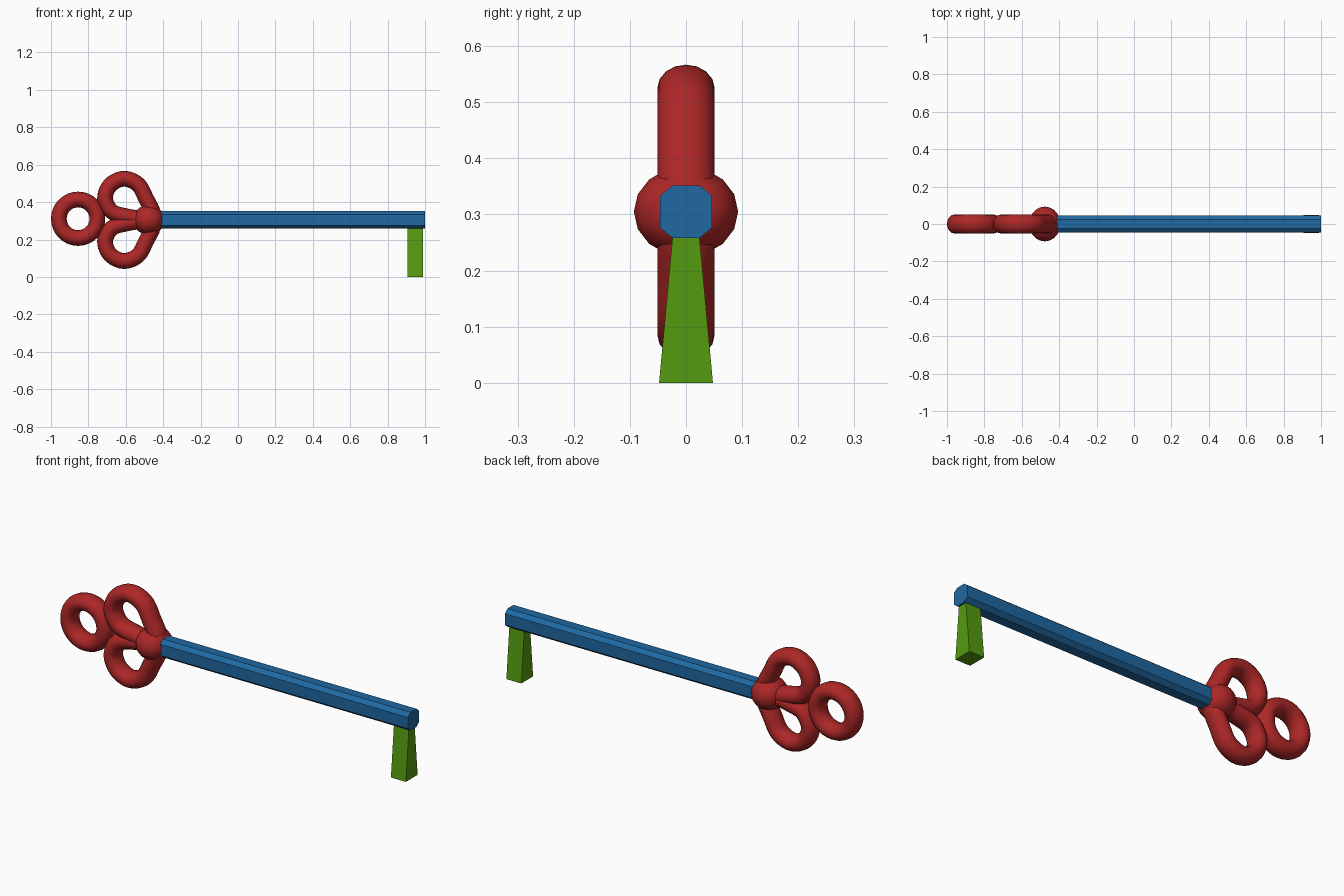
import bpy, bmesh
from math import sin, cos, pi, radians
from mathutils import Vector, Matrix

if "Cube" in bpy.data.objects:
    bpy.data.objects.remove(bpy.data.objects["Cube"])

MID = 0.305  # height of the key's long axis


def material(name, rgb):
    m = bpy.data.materials.new(name)
    m.diffuse_color = (*rgb, 1)
    m.use_nodes = True
    m.node_tree.nodes["Principled BSDF"].inputs["Base Color"].default_value = m.diffuse_color
    return m


RED = material("red", (0.42, 0.02, 0.02))
BLUE = material("blue", (0.014, 0.14, 0.36))
GREEN = material("green", (0.09, 0.33, 0.005))


def finish(bm, name, mat, smooth=False):
    bmesh.ops.recalc_face_normals(bm, faces=bm.faces)
    me = bpy.data.meshes.new(name)
    bm.to_mesh(me)
    bm.free()
    me.materials.append(mat)
    ob = bpy.data.objects.new(name, me)
    bpy.context.collection.objects.link(ob)
    if smooth:
        bpy.ops.object.select_all(action='DESELECT')
        ob.select_set(True)
        bpy.context.view_layer.objects.active = ob
        bpy.ops.object.shade_smooth_by_angle(angle=radians(50))
    return ob


def loft(name, rings, mat, smooth=False, closed=False):
    """Skin a list of equal-sized vertex rings."""
    bm = bmesh.new()
    rows = [[bm.verts.new(p) for p in r] for r in rings]
    n = len(rows[0])
    pairs = list(zip(rows, rows[1:])) + ([(rows[-1], rows[0])] if closed else [])
    for a, b in pairs:
        for i in range(n):
            j = (i + 1) % n
            bm.faces.new((a[i], a[j], b[j], b[i]))
    if not closed:
        bm.faces.new(rows[0])
        bm.faces.new(rows[-1])
    return finish(bm, name, mat, smooth)


def tube(name, path, mat, r_in=0.042, r_y=0.051, sides=16):
    """Closed tube with an oval section along a path in the xz plane."""
    rings, n = [], len(path)
    for i, (x, z) in enumerate(path):
        a, b = path[i - 1], path[(i + 1) % n]
        t = Vector((b[0] - a[0], b[1] - a[1])).normalized()
        rings.append([(x - t.y * r_in * cos(u), r_y * sin(u), z + t.x * r_in * cos(u))
                      for u in (2 * pi * k / sides for k in range(sides))])
    return loft(name, rings, mat, True, True)


def spline(pts, steps=6):
    """Closed Catmull-Rom curve through the points."""
    out, n = [], len(pts)
    for i in range(n):
        p0, p1, p2, p3 = (Vector(pts[(i + k) % n]) for k in (-1, 0, 1, 2))
        for s in range(steps):
            t = s / steps
            out.append(tuple(0.5 * (2 * p1 + (p2 - p0) * t
                                    + (2 * p0 - 5 * p1 + 4 * p2 - p3) * t * t
                                    + (3 * p1 - p0 - 3 * p2 + p3) * t ** 3)))
    return out


# End ring of the bow
tube("bow_end_ring", [(-0.855 + 0.103 * cos(2 * pi * i / 32), 0.311 + 0.103 * sin(2 * pi * i / 32))
                      for i in range(32)], RED)

# Two teardrop loops, mirrored about the axis (heights relative to the axis)
drop = [(-0.455, 0.03), (-0.492, 0.115), (-0.535, 0.19), (-0.61, 0.22), (-0.682, 0.187),
        (-0.711, 0.115), (-0.675, 0.045), (-0.60, 0.02), (-0.51, 0.008)]
for name, s in (("upper_bow_loop", 1), ("lower_bow_loop", -1)):
    tube(name, spline([(x, MID + s * z) for x, z in drop]), RED)

# Rounded collar where the loops meet the shaft
bm = bmesh.new()
bmesh.ops.create_uvsphere(bm, u_segments=16, v_segments=10, radius=1)
bmesh.ops.transform(bm, verts=bm.verts, matrix=Matrix.Translation((-0.477, 0, MID))
                    @ Matrix.Diagonal((0.084, 0.093, 0.081, 1)) @ Matrix.Rotation(pi / 2, 4, 'Y'))
for v in bm.verts:
    v.co.x = max(-0.555, min(-0.399, v.co.x))
finish(bm, "collar", RED, True)

# Eight-sided shaft
section = [(0.046, 0.029), (0.024, 0.047), (-0.024, 0.047), (-0.046, 0.029),
           (-0.046, -0.029), (-0.024, -0.047), (0.024, -0.047), (0.046, -0.029)]
loft("shaft", [[(x, y, MID + z) for y, z in section] for x in (-0.45, 1.0)], BLUE)

# Tapered key bit, wider at the foot
loft("key_bit", [[(0.905, -w, z), (0.99, -w, z), (0.99, w, z), (0.905, w, z)]
                 for w, z in ((0.048, 0.0), (0.023, 0.27))], GREEN)
